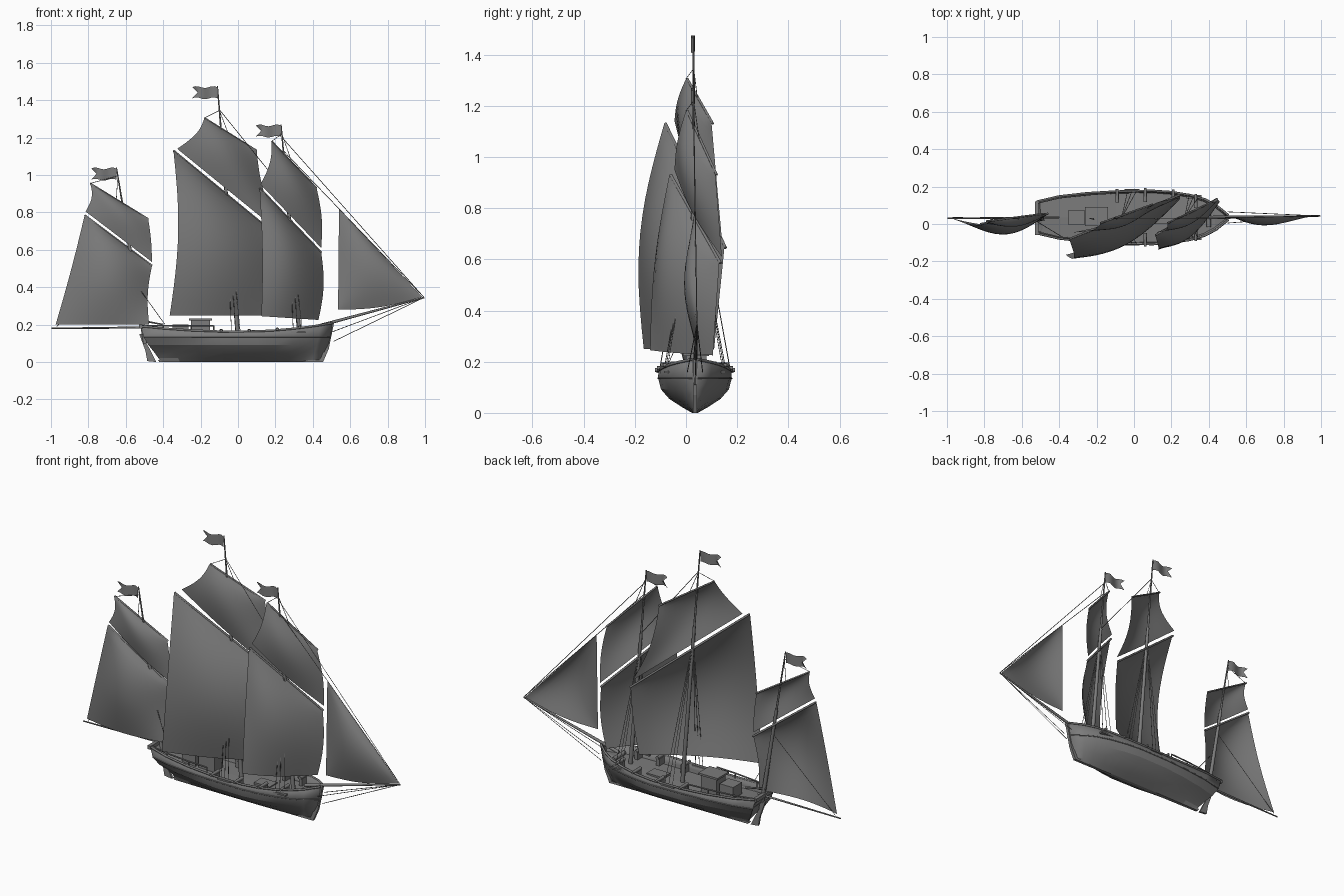
import bpy, bmesh
from math import sin, pi
from mathutils import Vector

if "Cube" in bpy.data.objects:
    bpy.data.objects.remove(bpy.data.objects["Cube"])

CY = 0.035  # centreline of the hull
GREY = (0.2, 0.2, 0.2, 1)
grey = bpy.data.materials.new("weathered grey")
grey.use_nodes = True
grey.diffuse_color = GREY
grey.node_tree.nodes["Principled BSDF"].inputs["Base Color"].default_value = GREY


def add_mesh(name, bm, smooth=None):
    bmesh.ops.recalc_face_normals(bm, faces=bm.faces)
    me = bpy.data.meshes.new(name)
    bm.to_mesh(me)
    bm.free()
    me.materials.append(grey)
    ob = bpy.data.objects.new(name, me)
    bpy.context.collection.objects.link(ob)
    if smooth:
        bpy.ops.object.select_all(action='DESELECT')
        ob.select_set(True)
        bpy.context.view_layer.objects.active = ob
        bpy.ops.object.shade_smooth_by_angle(angle=smooth)
    return ob


def skin(bm, rows):
    """Faces between equal rows of points."""
    grid = [[bm.verts.new(p) for p in row] for row in rows]
    for a, b in zip(grid, grid[1:]):
        for i in range(len(a) - 1):
            bm.faces.new((a[i], a[i + 1], b[i + 1], b[i]))
    return grid


def tubes(name, paths, r, tip=1.0, res=1):
    """Round bars along paths, tapering from r to r * tip."""
    cu = bpy.data.curves.new(name, 'CURVE')
    cu.dimensions = '3D'
    cu.bevel_depth = r
    cu.bevel_resolution = res
    cu.use_fill_caps = True
    for path in paths:
        sp = cu.splines.new('POLY')
        sp.points.add(len(path) - 1)
        for i, p in enumerate(path):
            sp.points[i].co = (*p, 1)
            sp.points[i].radius = 1 + (tip - 1) * i / (len(path) - 1)
    cu.materials.append(grey)
    ob = bpy.data.objects.new(name, cu)
    bpy.context.collection.objects.link(ob)


def box(name, x0, x1, y0, y1, z0, z1):
    bm = bmesh.new()
    bmesh.ops.create_cube(bm, size=1)
    for v in bm.verts:
        v.co = ((x0 + x1) / 2 + v.co.x * (x1 - x0), (y0 + y1) / 2 + v.co.y * (y1 - y0),
                (z0 + z1) / 2 + v.co.z * (z1 - z0))
    add_mesh(name, bm)


def plank(name, outline, half):
    """Upright board on the centreline from an x, z outline."""
    bm = bmesh.new()
    face = bm.faces.new([bm.verts.new((x, CY - half, z)) for x, z in outline])
    ext = bmesh.ops.extrude_face_region(bm, geom=[face])
    for v in ext["geom"]:
        if isinstance(v, bmesh.types.BMVert):
            v.co.y += 2 * half
    add_mesh(name, bm)


# Hull shape: plan outline, sheer and level curves
PLAN = [(-0.52, 0.085), (-0.4, 0.113), (-0.25, 0.13), (-0.1, 0.139), (0.1, 0.143),
        (0.2, 0.136), (0.3, 0.12), (0.38, 0.097), (0.44, 0.065), (0.505, 0.012)]
# level: height, stern x, bow x, midship width, stern width, bow fining
LEVELS = [(None, -0.52, 0.505, 1, 1, 0), (0.135, -0.505, 0.495, 1.01, 0.98, 0.1),
          (0.092, -0.48, 0.482, 0.94, 0.72, 0.3), (0.055, -0.45, 0.47, 0.72, 0.28, 0.5),
          (0.022, -0.425, 0.457, 0.36, 0.1, 0.65), (0.0, -0.41, 0.45, 0.08, 0.08, 0.5)]


def sheer(x):
    return 0.163 + (0.027 if x < 0 else 0.045) * (x / 0.5) ** 2


def width(x):
    for (a, wa), (b, wb) in zip(PLAN, PLAN[1:]):
        if x <= b:
            return wa + (wb - wa) * (x - a) / (b - a)
    return PLAN[-1][1]


def hull_point(x, level, side):
    z, xs, xb, mid, stern, fine = LEVELS[level]
    u = (x + 0.52) / 1.025
    aft = max(0, 1 - u / 0.45) ** 1.6
    fore = max(0, (u - 0.5) / 0.5) ** 2
    w = width(x) * (mid + (stern - mid) * aft) * (1 - fine * fore)
    return Vector((xs + (xb - xs) * u, CY + side * w, sheer(x) if z is None else z))


XS = [x for x, w in PLAN]
order = [(j, 1) for j in range(len(LEVELS))] + [(j, -1) for j in reversed(range(len(LEVELS)))]
bm = bmesh.new()
grid = skin(bm, [[hull_point(x, j, s) for j, s in order] for x in XS])
bm.faces.new(grid[0])
hull = add_mesh("hull", bm, 0.3)
mod = hull.modifiers.new("planking", 'SOLIDIFY')
mod.thickness = 0.008

bm = bmesh.new()
skin(bm, [[(x * 0.985, CY + s * max(width(x) - 0.006, 0.004), sheer(x) - 0.045 + 0.004 * (s == 0))
           for s in (-1, 0, 1)] for x in XS])
add_mesh("deck", bm)

for s, side in ((1, "left"), (-1, "right")):
    tubes(side + "_gunwale", [[hull_point(x, 0, s) for x in XS]], 0.006)
    tubes(side + "_wale", [[hull_point(x, 1, s) for x in XS]], 0.003)
    aft = [Vector((x, CY + s * (width(x) - 0.008), 0.194)) for x in (-0.515, -0.4, -0.25, -0.13)]
    tubes(side + "_quarter_rail", [aft] + [[p, p - Vector((0, 0, 0.03))] for p in aft], 0.004)
    # Guns poking over the rail, with carriages
    for i, x in enumerate((-0.09, 0.06, 0.21, 0.33)):
        y, z = CY + s * width(x), sheer(x) + 0.004
        tubes(f"{side}_gun_{i}", [[(x, y - s * 0.06, z), (x, y + s * 0.014, z)]], 0.01, 0.75, 2)
        box(f"{side}_gun_carriage_{i}", x - 0.01, x + 0.01, y - s * 0.055, y - s * 0.01,
            z - 0.045, z - 0.004)
box("taffrail", -0.53, -0.51, CY - 0.095, CY + 0.085, 0.18, 0.2)
plank("stem", [(0.435, 0), (0.455, 0), (0.485, 0.07), (0.515, 0.215), (0.492, 0.215), (0.465, 0.08)], 0.008)
plank("keel", [(-0.42, 0), (0.45, 0), (0.45, 0.012), (-0.43, 0.012)], 0.008)
plank("rudder", [(-0.485, 0.005), (-0.437, 0), (-0.475, 0.075), (-0.515, 0.15), (-0.528, 0.15),
                 (-0.495, 0.06)], 0.006)
tubes("tiller", [[(-0.53, CY, 0.225), (-0.4, CY, 0.2)]], 0.005)

# Deckhouse
box("companionway", -0.35, -0.265, -0.005, 0.075, 0.12, 0.2)
box("cabin", -0.25, -0.15, 0, 0.08, 0.12, 0.225)
box("cabin_roof", -0.262, -0.14, -0.012, 0.09, 0.223, 0.234)
box("main_hatch", 0.1, 0.2, CY - 0.035, CY + 0.035, 0.115, 0.135)
tubes("windlass", [[(0.4, CY - 0.05, 0.165), (0.4, CY + 0.05, 0.165)]], 0.012)

# Masts, shrouds and flags: foot x, top x, top z, hounds height
MASTS = {"fore": (0.33, 0.23, 1.27, 0.82), "main": (0.0, -0.11, 1.475, 0.95),
         "mizzen": (-0.5, -0.65, 1.04, 0.62)}


def on_mast(key, z):
    foot, top, height, _ = MASTS[key]
    return Vector((foot + (top - foot) * (z - 0.13) / (height - 0.13), CY - 0.005, z))


for key, (foot, top, height, hounds) in MASTS.items():
    tubes(key + "_lower_mast", [[on_mast(key, 0.1), on_mast(key, hounds + 0.08)]], 0.012, 0.7, 2)
    tubes(key + "_topmast", [[on_mast(key, hounds - 0.04), on_mast(key, height)]], 0.007, 0.45, 2)
    if key != "mizzen":
        shrouds = []
        for s in (-1, 1):
            for dx in (-0.035, -0.012, 0.012):
                x = foot + dx
                shrouds.append([on_mast(key, hounds), (x, CY + s * (width(x) - 0.002), sheer(x))])
            y = CY + s * width(foot)
            box(f"{key}_channel_{s}", foot - 0.05, foot + 0.03, y - 0.01, y + 0.01, 0.155, 0.164)
        tubes(key + "_shrouds", shrouds, 0.0016, res=0)
    # Swallow-tailed flag rippling aft
    bm = bmesh.new()
    rows = []
    for i in range(9):
        t = i / 8
        wave = 0.005 * sin(t * 3 * pi)
        notch = 0.03 * max(0, t - 0.75) / 0.25
        rows.append([(top - 0.135 * t + (notch if k == 1 else 0), CY - 0.008 + 0.008 * sin(t * 7),
                      height - 0.005 - 0.03 * k + wave) for k in range(3)])
    skin(bm, rows)
    add_mesh(key + "_flag", bm, 0.9)


def sail(name, peak, throat, tack, clew, belly, bow=0.0, leech=0.0, luff=0.0, foot=0.0, n=14):
    """Patch that fills fast below its head toward -y; its edges curve by the other amounts."""
    peak, throat, tack, clew = map(Vector, (peak, throat, tack, clew))
    rows = []
    for j in range(n + 1):
        v = (j / n) ** 1.3
        a, b = peak.lerp(clew, v), throat.lerp(tack, v)
        fill = belly * min(1, (b - a).length / (throat - peak).length) * sin(0.85 * pi * v ** 0.6)
        arch = sin(pi * v)
        row = []
        for i in range(n + 1):
            u = i / n
            p = a.lerp(b, u)
            p.x += arch * (leech * (1 - u) + luff * u)
            p.y -= fill * sin(pi * u) + bow * arch * (1 - u)
            p.z += foot * arch * u
            row.append(p)
        rows.append(row)
    bm = bmesh.new()
    skin(bm, rows)
    bmesh.ops.remove_doubles(bm, verts=bm.verts, dist=0.0005)
    add_mesh(name, bm, 1.0)
    return peak, throat


def rigged(key, lower, upper):
    """A lug sail and a topsail, each with its yard and halyard."""
    for part, spec, r in (("lugsail", lower, 0.006), ("topsail", upper, 0.005)):
        a, b = sail(f"{key}_{part}", *spec)
        off = Vector((0, 0.005, 0))
        tubes(f"{key}_{part}_yard", [[a + off, b + off]], r)
        if part == "topsail":
            sling = on_mast(key, min(a.z + 0.04, MASTS[key][2] - 0.04))
            tubes(f"{key}_halyards", [[a, sling], [a.lerp(b, 0.45), sling]], 0.0016, res=0)


rigged("main",
       ((-0.345, -0.085, 1.13), (0.245, 0.15, 0.645), (0.22, 0.11, 0.25), (-0.365, -0.165, 0.25),
        0.1, 0.055, 0.035, 0.01),
       ((-0.18, 0, 1.305), (0.1, 0.1, 1.13), (0.24, 0.14, 0.68), (-0.325, -0.045, 1.14),
        0.05, 0.01, 0.03, -0.03))
rigged("fore",
       ((0.115, -0.065, 0.93), (0.445, 0.13, 0.585), (0.43, 0.105, 0.225), (0.125, -0.14, 0.245),
        0.09, 0.02, 0.01, 0.02),
       ((0.18, 0, 1.18), (0.42, 0.115, 0.93), (0.445, 0.14, 0.61), (0.12, -0.045, 0.95),
        0.045, 0.01, 0.02, 0.015))
rigged("mizzen",
       ((-0.82, -0.005, 0.785), (-0.46, 0.05, 0.515), (-0.475, 0.02, 0.2), (-0.975, 0.03, 0.2),
        0.075, 0.01, 0.005, -0.015),
       ((-0.79, 0.01, 0.955), (-0.48, 0.05, 0.765), (-0.46, 0.05, 0.535), (-0.815, 0.0, 0.805),
        0.04, 0.0, 0.02, 0.005))
sail("jib", (0.54, 0.035, 0.82), (0.985, 0.045, 0.348), (0.535, 0.03, 0.28), (0.535, 0.03, 0.28),
     0.065, 0.0, 0.0, 0.0, -0.02)

# Bowsprit, stern spar and standing ropes
TIP = (0.995, CY + 0.008, 0.345)
tubes("bowsprit", [[(0.4, CY, 0.185), TIP]], 0.009, 0.45, 2)
tubes("stern_spar", [[(-0.48, CY, 0.185), (-0.998, CY - 0.005, 0.18)]], 0.006, 0.6, 2)
tubes("bow_stays", [[TIP, (0.51, CY, 0.11)], [TIP, (0.5, CY + 0.03, 0.16)],
                    [TIP, (0.5, CY - 0.03, 0.16)]], 0.0018, res=0)
tubes("fore_stays", [[on_mast("fore", 1.2), TIP], [on_mast("fore", 1.13), TIP]], 0.0018, res=0)
tubes("main_stay", [[on_mast("main", 1.35), on_mast("fore", 0.9)]], 0.0018, res=0)
tubes("mizzen_ropes", [[on_mast("mizzen", 0.42), (-0.39, CY - 0.1, 0.2)],
                       [on_mast("mizzen", 0.55), (-0.97, CY, 0.19)]], 0.0018, res=0)
